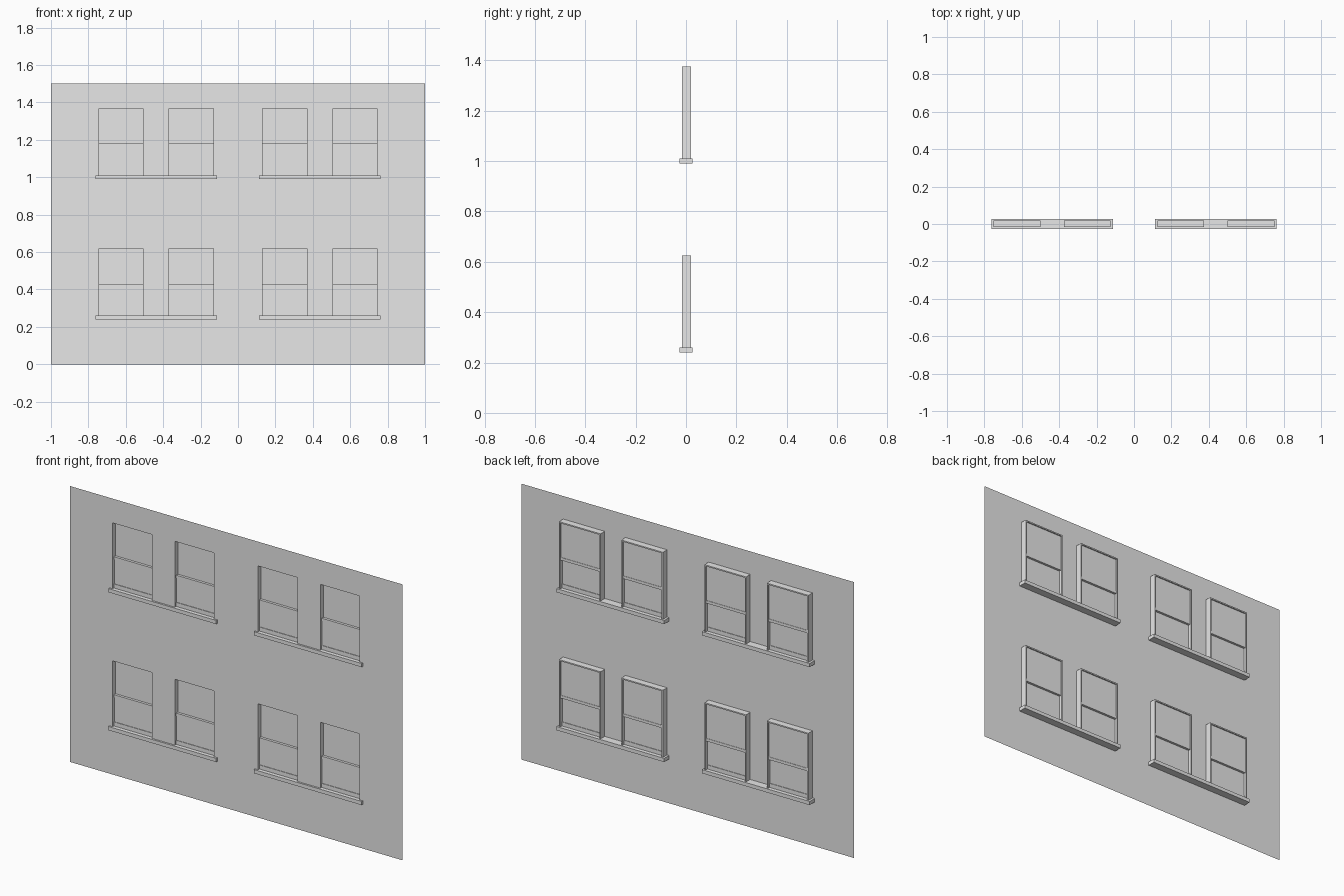
import bpy
import bmesh

old = bpy.data.objects.get("Cube")
if old:
    bpy.data.objects.remove(old, do_unlink=True)

# One plain grey for everything
grey = bpy.data.materials.new("plain_grey")
grey.use_nodes = True
grey.diffuse_color = (0.8, 0.8, 0.8, 1)
grey.node_tree.nodes["Principled BSDF"].inputs["Base Color"].default_value = (0.8, 0.8, 0.8, 1)

WALL_Y, BACK_Y = -0.016, 0.02
WIDTH, HEIGHT, RIM = 0.25, 0.375, 0.007
COLUMNS = [-0.75, -0.375, 0.125, 0.5]
FLOORS = [0.25, 1.0]


def finish(bm, name):
    mesh = bpy.data.meshes.new(name)
    bm.to_mesh(mesh)
    bm.free()
    mesh.materials.append(grey)
    obj = bpy.data.objects.new(name, mesh)
    bpy.context.collection.objects.link(obj)
    return obj


def add_box(bm, x0, x1, y0, y1, z0, z1):
    verts = bmesh.ops.create_cube(bm, size=1)["verts"]
    bmesh.ops.scale(bm, vec=(x1 - x0, y1 - y0, z1 - z0), verts=verts)
    bmesh.ops.translate(bm, vec=((x0 + x1) / 2, (y0 + y1) / 2, (z0 + z1) / 2), verts=verts)


# Thin wall sheet with an opening for each window
xs = sorted([-1, 1] + COLUMNS + [x + WIDTH for x in COLUMNS])
zs = sorted([0, 1.5] + FLOORS + [z + HEIGHT for z in FLOORS])
bm = bmesh.new()
grid = [[bm.verts.new((x, WALL_Y, z)) for z in zs] for x in xs]
for i in range(len(xs) - 1):
    for j in range(len(zs) - 1):
        if not (xs[i] in COLUMNS and zs[j] in FLOORS):
            bm.faces.new((grid[i][j], grid[i + 1][j], grid[i + 1][j + 1], grid[i][j + 1]))
finish(bm, "wall")


def window(x, z):
    x1, top, mid = x + WIDTH, z + HEIGHT, z + 0.17
    a, b = x + RIM, x1 - RIM

    # Box frame lining the opening
    bm = bmesh.new()
    add_box(bm, x, a, WALL_Y, BACK_Y, z, top)
    add_box(bm, b, x1, WALL_Y, BACK_Y, z, top)
    add_box(bm, a, b, WALL_Y, BACK_Y, top - RIM, top)
    add_box(bm, a, b, WALL_Y, BACK_Y, z, z + RIM)
    finish(bm, "window_frame")

    # Upper sash sits further back than the lower sash
    bm = bmesh.new()
    add_box(bm, a, b, 0.009, 0.013, mid, top - RIM)
    add_box(bm, a, b, 0.007, 0.015, mid - 0.005, mid + 0.01)
    finish(bm, "upper_sash")

    bm = bmesh.new()
    add_box(bm, a, b, -0.002, 0.002, z + RIM, mid)
    add_box(bm, a, b, -0.005, 0.007, mid - 0.005, mid + 0.01)
    add_box(bm, a, b, -0.005, 0.005, z + RIM, z + 0.032)
    finish(bm, "lower_sash")


for z in FLOORS:
    for x in COLUMNS:
        window(x, z)
    # One long sill below each pair of windows
    for x in COLUMNS[::2]:
        bm = bmesh.new()
        add_box(bm, x - 0.012, x + 0.637, -0.026, 0.026, z - 0.01, z + 0.01)
        finish(bm, "window_sill")
